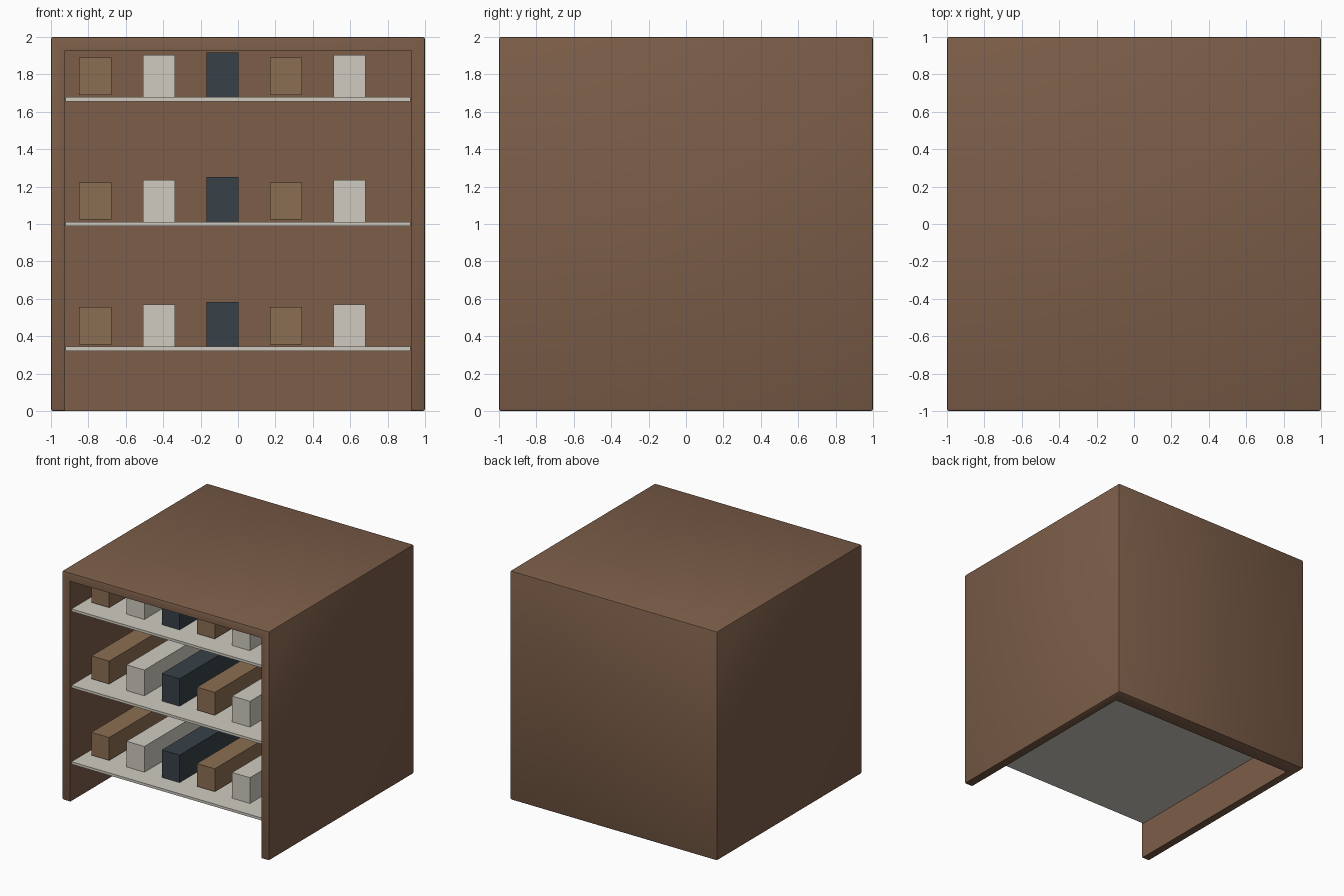
import bpy

if "Cube" in bpy.data.objects:
    bpy.data.objects.remove(bpy.data.objects["Cube"])

def mat(name, rgb):
    m = bpy.data.materials.new(name)
    m.diffuse_color = (*rgb, 1)
    m.use_nodes = True
    m.node_tree.nodes["Principled BSDF"].inputs["Base Color"].default_value = m.diffuse_color
    return m

wood = mat("wood", (0.2, 0.11, 0.065))
cream = mat("cream", (0.63, 0.60, 0.53))
slate = mat("slate", (0.038, 0.053, 0.065))
tan = mat("tan", (0.26, 0.156, 0.084))

def box(name, lo, hi, material=None):
    bpy.ops.mesh.primitive_cube_add(size=1, location=[(a + b) / 2 for a, b in zip(lo, hi)])
    ob = bpy.context.object
    ob.name = name
    ob.scale = [b - a for a, b in zip(lo, hi)]
    bpy.ops.object.transform_apply(location=False, rotation=False, scale=True)
    if material:
        ob.data.materials.append(material)
    return ob

# Cabinet shell, open at the front and underneath
shell = box("cabinet_shell", (-1, -1, 0), (1, 1, 2), wood)
cavity = box("cavity_cutter", (-0.925, -1.2, -0.2), (0.925, 0.87, 1.927), wood)
bevel = shell.modifiers.new("soft_edges", 'BEVEL')
bevel.width = 0.012
bevel.segments = 2
cut = shell.modifiers.new("cavity", 'BOOLEAN')
cut.operation = 'DIFFERENCE'
cut.solver = 'EXACT'
cut.object = cavity
bpy.ops.object.select_all(action='DESELECT')
shell.select_set(True)
bpy.context.view_layer.objects.active = shell
for name in ("soft_edges", "cavity"):
    bpy.ops.object.modifier_apply(modifier=name)
bpy.data.objects.remove(cavity)
bpy.ops.object.shade_smooth_by_angle()

# Shelves, each with a row of five long goods boxes sharing one centre height
styles = [("tan", 0.20, tan), ("cream", 0.226, cream), ("slate", 0.256, slate)]
for s in range(3):
    z = 0.333 + s * 0.667
    box(f"shelf_{s + 1}", (-0.922, -0.98, z - 0.011), (0.922, 0.87, z + 0.011), cream)
    for i in range(5):
        label, h, material = styles[i % 3]
        x, zc = -0.763 + i * 0.34, z + 0.123
        box(f"{label}_box_{s + 1}_{i + 1}", (x - 0.086, -0.81, zc - h / 2),
            (x + 0.086, 0.68, zc + h / 2), material)
